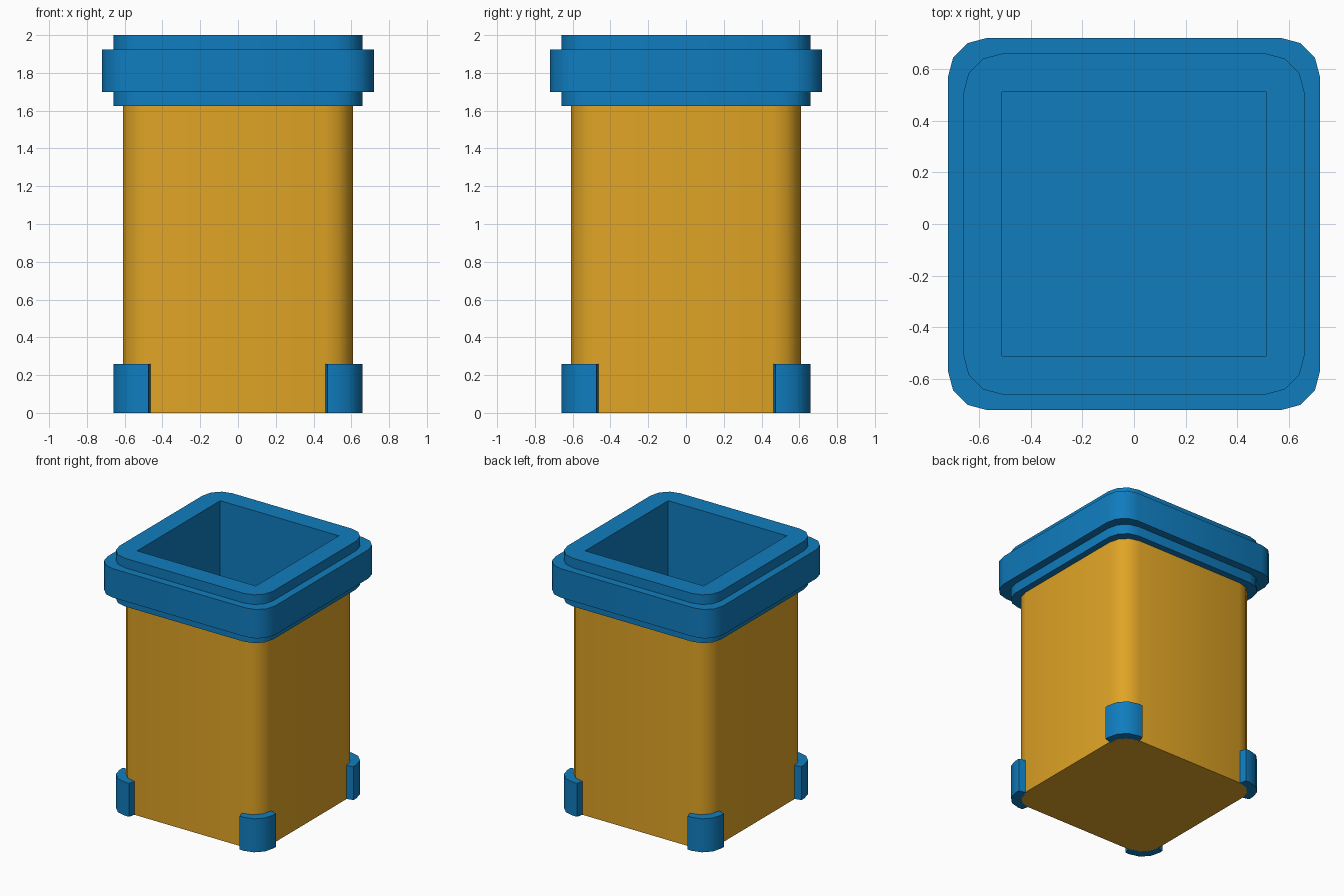
import bpy, bmesh, math

if "Cube" in bpy.data.objects:
    bpy.data.objects.remove(bpy.data.objects["Cube"])

def material(name, rgb):
    m = bpy.data.materials.new(name)
    m.diffuse_color = (*rgb, 1)
    m.use_nodes = True
    m.node_tree.nodes["Principled BSDF"].inputs["Base Color"].default_value = m.diffuse_color
    return m

blue = material("blue", (0.005, 0.202, 0.515))
orange = material("orange", (0.745, 0.371, 0.0185))

def arc(cx, cy, r, start, n=3):
    return [(cx + r * math.cos(start + math.pi / 2 * i / n),
             cy + r * math.sin(start + math.pi / 2 * i / n)) for i in range(n + 1)]

def rounded_square(half, r):
    c, pts = half - r, []
    for q, (sx, sy) in enumerate([(1, 1), (-1, 1), (-1, -1), (1, -1)]):
        pts += arc(sx * c, sy * c, r, q * math.pi / 2)
    return pts

def stack(name, rings, mat, cap_start=False, cap_end=False):
    """Join outlines (points, z) in order into one surface."""
    bm = bmesh.new()
    loops = [[bm.verts.new((x, y, z)) for x, y in pts] for pts, z in rings]
    n = len(loops[0])
    for a, b in zip(loops, loops[1:]):
        for i in range(n):
            j = (i + 1) % n
            bm.faces.new((a[i], a[j], b[j], b[i]))
    if cap_start:
        bm.faces.new(loops[0][::-1])
    if cap_end:
        bm.faces.new(loops[-1])
    bmesh.ops.remove_doubles(bm, verts=bm.verts, dist=1e-5)
    me = bpy.data.meshes.new(name)
    bm.to_mesh(me)
    bm.free()
    me.materials.append(mat)
    ob = bpy.data.objects.new(name, me)
    bpy.context.collection.objects.link(ob)
    bpy.ops.object.select_all(action='DESELECT')
    ob.select_set(True)
    bpy.context.view_layer.objects.active = ob
    bpy.ops.object.shade_smooth_by_angle(angle=math.radians(40))
    return ob

# orange body, open at the top
body = rounded_square(0.61, 0.15)
stack("bin_body", [(body, 0), (body, 1.625)], orange, cap_start=True)

# stepped rim that folds over into the square inner cavity
profile = [(0.60, 0.15, 1.625), (0.66, 0.15, 1.625), (0.66, 0.15, 1.70),
           (0.72, 0.15, 1.70), (0.72, 0.15, 1.925), (0.66, 0.15, 1.925),
           (0.66, 0.15, 2.0), (0.51, 0, 2.0), (0.51, 0, 0.1)]
stack("rim_and_liner", [(rounded_square(h, r), z) for h, r, z in profile],
      blue, cap_end=True)

# four corner guards wrapping the bottom corners
guard = ([(0.60, 0.46), (0.66, 0.475)] + arc(0.51, 0.51, 0.15, 0)
         + [(0.475, 0.66), (0.46, 0.60)] + arc(0.45, 0.45, 0.15, 0)[2:0:-1])
for k, name in enumerate(["back_right", "back_left", "front_left", "front_right"]):
    c, s = round(math.cos(k * math.pi / 2)), round(math.sin(k * math.pi / 2))
    pts = [(c * x - s * y, s * x + c * y) for x, y in guard]
    stack("corner_guard_" + name, [(pts, 0), (pts, 0.26)], blue, True, True)
